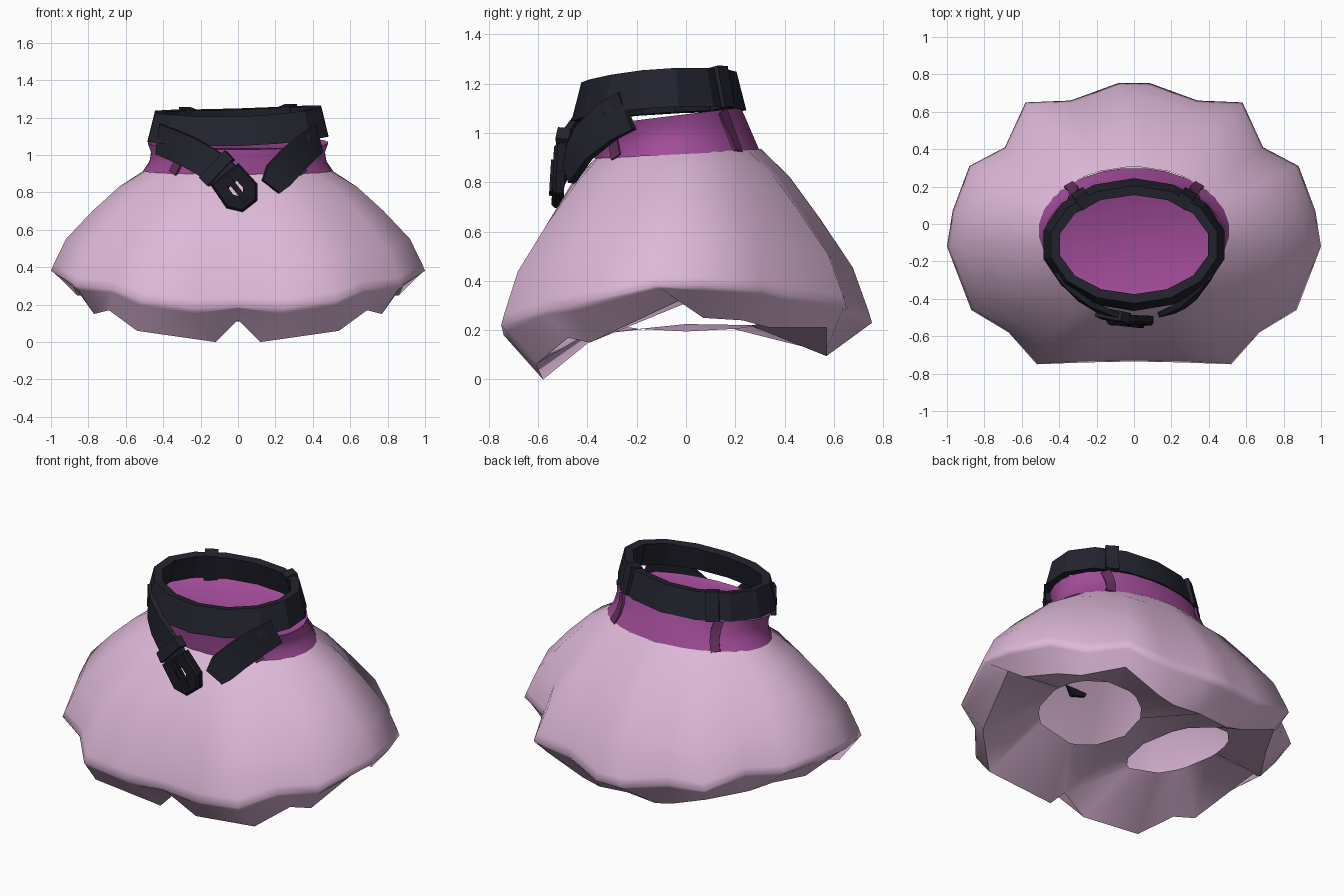
import bpy, bmesh, math
from mathutils import Vector

if "Cube" in bpy.data.objects:
    bpy.data.objects.remove(bpy.data.objects["Cube"], do_unlink=True)


def material(name, rgb):
    m = bpy.data.materials.new(name)
    m.use_nodes = True
    m.diffuse_color = (*rgb, 1)
    m.node_tree.nodes["Principled BSDF"].inputs["Base Color"].default_value = (*rgb, 1)
    return m


PINK = material("pale pink cloth", (0.73, 0.48, 0.69))
MAGENTA = material("magenta cloth", (0.36, 0.072, 0.32))
PLUM = material("dark plum cloth", (0.12, 0.027, 0.105))
LEATHER = material("dark leather", (0.016, 0.017, 0.027))
METAL = material("black metal", (0.010, 0.010, 0.015))


def finish(bm, name, mat, angle=40):
    """Orient faces outward, make the object and shade it."""
    bmesh.ops.recalc_face_normals(bm, faces=bm.faces)
    outer = max(bm.faces, key=lambda f: f.calc_center_median().x)
    if outer.normal.x < 0:
        bmesh.ops.reverse_faces(bm, faces=bm.faces)
    mesh = bpy.data.meshes.new(name)
    bm.to_mesh(mesh)
    bm.free()
    ob = bpy.data.objects.new(name, mesh)
    mesh.materials.append(mat)
    bpy.context.collection.objects.link(ob)
    bpy.ops.object.select_all(action='DESELECT')
    ob.select_set(True)
    bpy.context.view_layer.objects.active = ob
    bpy.ops.object.shade_smooth_by_angle(angle=math.radians(angle))
    return ob


def bridge(bm, a, b, closed=True):
    n = len(a)
    for i in range(n if closed else n - 1):
        j = (i + 1) % n
        bm.faces.new((a[i], a[j], b[j], b[i]))


def loft(name, rings, mat, wrap=False, caps=(False, False), angle=40):
    bm = bmesh.new()
    rows = [[bm.verts.new(p) for p in ring] for ring in rings]
    for a, b in zip(rows, rows[1:]):
        bridge(bm, a, b)
    if wrap:
        bridge(bm, rows[-1], rows[0])
    for cap, row in zip(caps, (rows[0], rows[-1])):
        if cap:
            bm.faces.new(row)
    return finish(bm, name, mat, angle)


def strap(name, path, width, thick, mat, tip=1.0):
    """Flat strip along a path, lying against the waist."""
    pts = [Vector(p) for p in path]
    rings = []
    for i, p in enumerate(pts):
        t = (pts[min(i + 1, len(pts) - 1)] - pts[max(i - 1, 0)]).normalized()
        n = Vector((p.x / 0.22, (p.y + 0.1) / 0.12, 0))
        n = (n - t * n.dot(t)).normalized()
        w = t.cross(n) * width / 2
        if i == len(pts) - 1:
            w *= tip
        h = n * thick / 2
        rings.append([p + w + h, p - w + h, p - w - h, p + w - h])
    return loft(name, rings, mat, caps=(True, True), angle=30)


# ---- puffy shorts: half outline from front centre to back centre ----
widest = [(0, -.735, .19), (.25, -.74, .18), (.52, -.75, .22), (.67, -.58, .28),
          (.87, -.46, .30), (1, -.12, .38), (.97, .07, .38), (.88, .31, .36),
          (.69, .41, .34), (.58, .65, .30), (.34, .66, .28), (.08, .755, .23),
          (0, .755, .23)]
hem = [(0, -.6, .12), (.12, -.58, 0), (.54, -.61, .06), (.69, -.48, .17),
       (.77, -.39, .15), (.89, -.03, .32), (.86, .07, .25), (.75, .23, .24),
       (.67, .34, .21), (.54, .57, .21), (.3, .57, .12), (.19, .57, .095), (0, .57, .11)]
crotch = [(0, .3, .22), (0, 0, .225), (0, -.3, .19)]
bulge = [(0, 0), (.28, .16), (.56, .4), (.84, .68), (.97, .93)]
pleats = {3: -.03, 8: -.04, 9: -.03, 10: -.05, 11: -.03, 12: -.03}


def build_shorts():
    bm = bmesh.new()
    rows = []
    for t, fall in bulge:
        row = []
        for i, (x, y, z) in enumerate(widest):
            ang = math.atan2(y / .75, x)
            wx, wy = .5 * math.cos(ang), -.03 + .335 * math.sin(ang)
            wz = .92 + .05 * wy
            s = t + pleats.get(i, 0) * math.sin(math.pi * t)
            px = 0 if x == 0 else wx + (x - wx) * s
            row.append(bm.verts.new((px, wy + (y - wy) * s, wz + (z - wz) * fall)))
        rows.append(row)
    for k in (0, .15, 1):
        rows.append([bm.verts.new(Vector(a).lerp(Vector(b), k))
                     for a, b in zip(widest, hem)])
    for a, b in zip(rows, rows[1:]):
        bridge(bm, a, b, closed=False)
    # underside of the leg, turned in to the opening
    rim = rows[-1] + [bm.verts.new(p) for p in crotch]
    opening = []
    for v in rim:
        ang = math.atan2(v.co.y / .33, (v.co.x - .32) / .25)
        c, s = math.cos(ang), math.sin(ang)
        opening.append(bm.verts.new((.32 + .25 * c, .33 * s, .25 + .055 * c)))
    bridge(bm, rim, opening)
    # only the hem stays a sharp edge
    for a, b in zip(rows[-1], rows[-1][1:]):
        bm.edges.get((a, b)).smooth = False
    ob = finish(bm, "puffy_shorts", PINK, 150)
    mod = ob.modifiers.new("Mirror", 'MIRROR')
    mod.use_clip = True
    mod.merge_threshold = 0.001


build_shorts()


# ---- waistband with closed top ----
def band_point(ang, t, out=0.0):
    a = .51 - .025 * t - .03 * math.sin(math.pi * t) + out
    b = .335 - .03 * t + out
    y0 = -.03 + .34 * math.sin(ang)
    return Vector((a * math.cos(ang), -.035 - .045 * t + b * math.sin(ang),
                   .915 + .05 * y0 + t * (.155 + .06 * y0)))


def circle(n):
    return [2 * math.pi * (i + .5) / n for i in range(n)]


rings = [[band_point(a, t) for a in circle(28)] for t in (0, .33, .67, 1)]
rings += [[band_point(a, .9, -.03) for a in circle(28)]]
loft("waistband", rings, MAGENTA, caps=(False, True))

# cloth tabs on the waistband
for side, sx in (("left", 1), ("right", -1)):
    for end, sy in (("front", -1), ("back", 1)):
        ang = math.atan2(sy * .73, sx * .68)
        strap(f"{end}_{side}_tab", [band_point(ang, t, .002) for t in (0, .33, .67, .97)],
              .055, .014, PLUM)


# ---- belt ----
def belt_point(ang, out, z):
    c, s = math.cos(ang), math.sin(ang)
    return Vector(((.475 + out) * c, -.11 + (.335 + out) * s,
                   z + .014 * c + .022 * s - .02 * s * s))


section = [(.02, 1.09), (-.02, 1.247), (-.07, 1.24), (-.035, 1.095)]
loft("belt_ring", [[belt_point(a, out, z) for a in circle(14)] for out, z in section],
     LEATHER, wrap=True, angle=25)

for side, sx in (("left", 1), ("right", -1)):
    ang = math.atan2(.8, sx * .62)
    strap(f"{side}_belt_keeper",
          [belt_point(ang, -.006, 1.085), belt_point(ang, -.044, 1.252)], .075, .07, LEATHER)

strap("buckle_strap", [(-.42, -.25, 1.085), (-.36, -.33, 1.06), (-.26, -.415, 1.015),
                       (-.14, -.475, .945), (-.03, -.51, .85)], .165, .03, LEATHER)
strap("strap_keeper", [(-.135, -.48, .95), (-.09, -.495, .905)], .2, .055, LEATHER)
strap("belt_tail", [(.425, -.24, 1.09), (.37, -.32, 1.045), (.28, -.415, .96),
                    (.215, -.455, .89), (.175, -.475, .83)], .165, .03, LEATHER, tip=.7)

# ---- buckle ----
centre = Vector((-.01, -.515, .82))
down = Vector((.62, -.03, -.78)).normalized()
face = Vector((0, -1, .05))
face = (face - down * face.dot(down)).normalized()
across = down.cross(face)
outline = [(-.095, -.1), (.095, -.1), (.105, .05), (.05, .12), (-.05, .12), (-.105, .05)]


def frame(scale, depth):
    return [centre + across * u * scale + down * v * scale + face * depth for u, v in outline]


loft("buckle_frame", [frame(1, .012), frame(.9, .026), frame(.32, .026),
                      frame(.32, -.022), frame(1, -.022)], METAL, wrap=True, angle=25)
strap("buckle_prong", [centre - down * .08 + face * .024, centre + down * .085 + face * .028],
      .03, .02, METAL)
